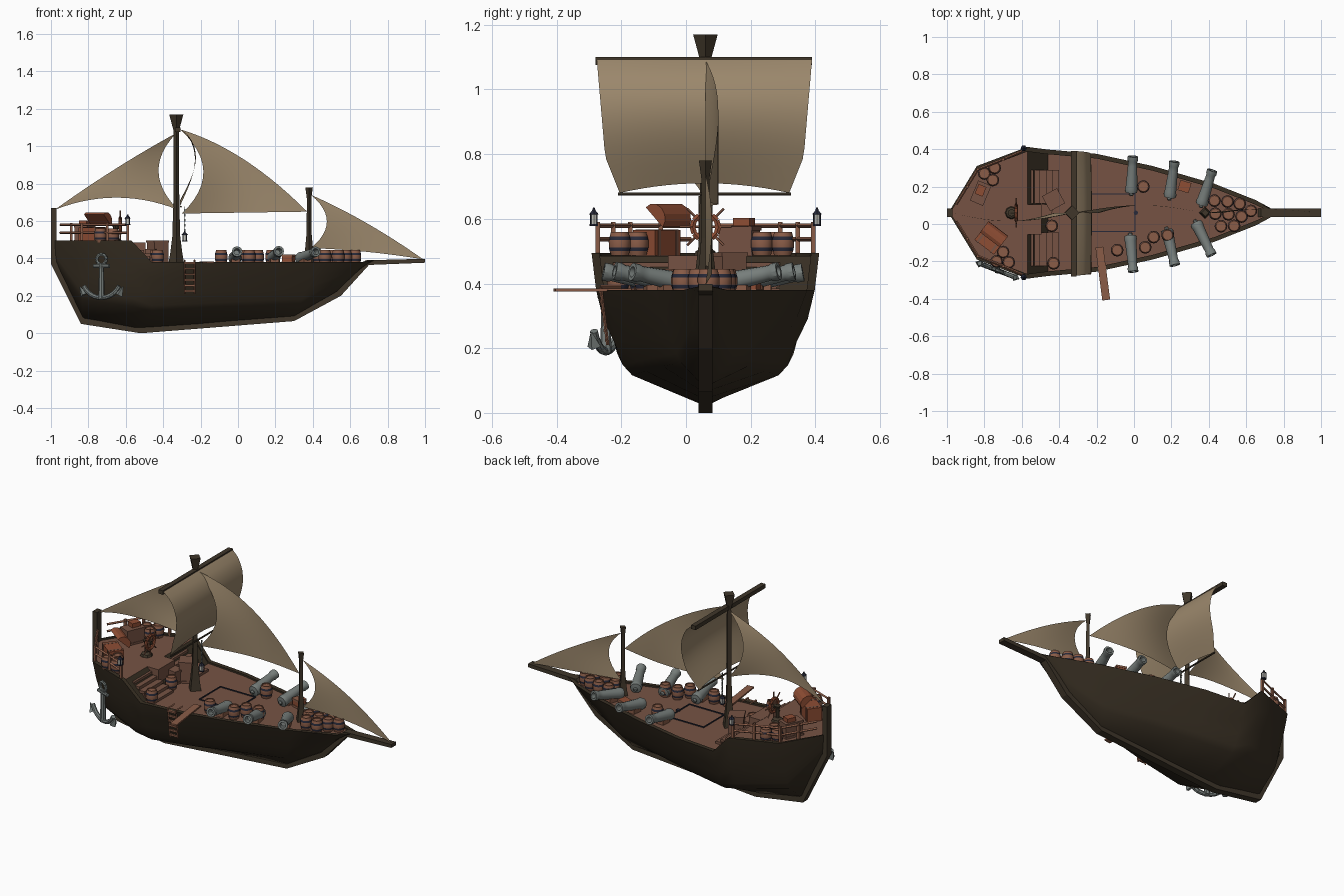
import bpy, bmesh, math
from mathutils import Vector, Matrix, Euler

if "Cube" in bpy.data.objects:
    bpy.data.objects.remove(bpy.data.objects["Cube"])

CY = 0.06  # ship centreline


def mat(name, c):
    m = bpy.data.materials.new(name)
    m.diffuse_color = (*c, 1)
    m.use_nodes = True
    m.node_tree.nodes["Principled BSDF"].inputs["Base Color"].default_value = m.diffuse_color
    return m


HULL = mat("dark hull wood", (0.040, 0.029, 0.017))
MAST = mat("mast wood", (0.050, 0.037, 0.023))
DECK = mat("deck planks", (0.180, 0.086, 0.057))
RAIL = mat("light trim wood", (0.255, 0.108, 0.064))
CHEST = mat("red chest wood", (0.270, 0.074, 0.034))
SAIL = mat("sail canvas", (0.330, 0.245, 0.150))
IRON = mat("grey iron", (0.185, 0.210, 0.200))
BAND = mat("navy bands", (0.020, 0.022, 0.040))
GLASS = mat("lantern glass", (0.550, 0.550, 0.500))


def mesh(name, verts, faces, mats, idx=None, smooth=None):
    me = bpy.data.meshes.new(name)
    me.from_pydata([tuple(v) for v in verts], [], faces)
    for m in mats:
        me.materials.append(m)
    if idx:
        me.polygons.foreach_set("material_index", idx)
    bm = bmesh.new()
    bm.from_mesh(me)
    bmesh.ops.recalc_face_normals(bm, faces=bm.faces)
    bm.to_mesh(me)
    bm.free()
    ob = bpy.data.objects.new(name, me)
    bpy.context.collection.objects.link(ob)
    if smooth:
        bpy.ops.object.select_all(action='DESELECT')
        ob.select_set(True)
        bpy.context.view_layer.objects.active = ob
        bpy.ops.object.shade_smooth_by_angle(angle=math.radians(smooth))
    return ob


def box(name, loc, size, m, rot=(0, 0, 0)):
    R = Euler(rot).to_matrix()
    vs = [Vector(loc) + R @ Vector((sx * size[0] / 2, sy * size[1] / 2, sz * size[2] / 2))
          for sx in (-1, 1) for sy in (-1, 1) for sz in (-1, 1)]
    fs = [(0, 1, 3, 2), (4, 6, 7, 5), (0, 4, 5, 1), (2, 3, 7, 6), (0, 2, 6, 4), (1, 5, 7, 3)]
    return mesh(name, vs, fs, [m])


def lathe(name, prof, n, mats, rows=None, M=Matrix(), smooth=None):
    vs = [M @ Vector((r * math.cos(2 * math.pi * k / n), r * math.sin(2 * math.pi * k / n), z))
          for r, z in prof for k in range(n)]
    fs = [(i * n + k, i * n + (k + 1) % n, (i + 1) * n + (k + 1) % n, (i + 1) * n + k)
          for i in range(len(prof) - 1) for k in range(n)]
    idx = [(rows[i] if rows else 0) for i in range(len(prof) - 1) for k in range(n)] + [0, 0]
    fs += [tuple(range(n)), tuple(range((len(prof) - 1) * n, len(prof) * n))]
    return mesh(name, vs, fs, mats, idx, smooth)


def along(a, b):
    d = Vector(b) - Vector(a)
    return Matrix.Translation(a) @ d.to_track_quat('Z', 'Y').to_matrix().to_4x4(), d.length


def bar(name, a, b, r, m, n=6):
    M, l = along(a, b)
    return lathe(name, [(r, 0), (r, l)], n, [m], None, M)


def path(name, pts, r, m, n=6):
    for a, b in zip(pts, pts[1:]):
        bar(name, a, b, r, m, n)


# Hull: stations of (rim x, half width, rim z, keel x, keel z, sharpness of the V section)
ST = [(-.98, .02, .495, -.98, .38, 0), (-.84, .25, .495, -.83, .08, .3), (-.57, .352, .495, -.55, .03, 0),
      (-.46, .338, .38, -.46, .033, .05), (-.2, .315, .38, -.2, .05, .25), (.1, .25, .38, .05, .07, .4),
      (.43, .155, .38, .3, .085, .5), (.65, .068, .38, .53, .22, .5), (.73, .025, .39, .69, .385, 0)]
ROWS = [(0, 1), (.26, .945), (.48, .84), (.67, .775), (.76, .69), (1, .06)]
hv, hf = [], []
for x, w, z, kx, kz, k in ST:
    wi = max(w - .025, .004)
    half = [(x, wi, z - .01), (x, wi, z)]
    half += [(x + (kx - x) * t, w * (f + k * (1 - .94 * t - f)), z + (kz - z) * t) for t, f in ROWS]
    hv += [(a, CY + b, c) for a, b, c in half] + [(a, CY - b, c) for a, b, c in reversed(half)]
N = 16
for i in range(len(ST) - 1):
    hf += [(i * N + k, i * N + k + 1, (i + 1) * N + k + 1, (i + 1) * N + k) for k in range(N - 1)]
mesh("hull", hv, hf, [HULL], None, 55)
# Decks, with the dark sloped bulkhead between the two levels
dv = [p for i in range(len(ST)) for p in (hv[i * N], hv[i * N + N - 1])]
df = [(2 * i, 2 * i + 1, 2 * i + 3, 2 * i + 2) for i in range(len(ST) - 1)]
mesh("decks", dv, df, [DECK, HULL], [1 if i == 2 else 0 for i in range(len(df))])
box("stair_landing", (-.535, .025, .428), (.08, .16, .116), DECK)

# Keel, stern post and bowsprit in one strip
OUT = [(-1, .67), (-1, .37), (-.84, .05), (-.52, 0), (.30, .065), (.55, .20), (.70, .365), (1, .377)]
INN = [(-.97, .67), (-.97, .38), (-.82, .08), (-.52, .03), (.30, .092), (.53, .225), (.68, .39), (1, .398)]
kv = [(p[0], CY + s * .022, p[1]) for o, q in zip(OUT, INN) for p in (o, q) for s in (-1, 1)]
kf = [(0, 1, 3, 2), (28, 30, 31, 29)]
for i in range(7):
    a, b = 4 * i, 4 * i + 4
    kf += [(a, a + 1, b + 1, b), (a + 2, b + 2, b + 3, a + 3), (a, b, b + 2, a + 2), (a + 1, a + 3, b + 3, b + 1)]
mesh("keel_and_bowsprit", kv, kf, [MAST])

# Masts and yards
lathe("main_mast", [(.042, .37), (.032, .43), (.021, .52), (.016, .70), (.015, 1.085), (.038, 1.17)], 4, [MAST],
      None, Matrix.Translation((-.33, CY, 0)))
lathe("fore_mast", [(.032, .37), (.022, .44), (.013, .54), (.012, .72), (.02, .78)], 4, [MAST],
      None, Matrix.Translation((.38, CY, 0)))
box("upper_yard", (-.322, .055, 1.088), (.03, .67, .024), MAST)
bar("lower_yard", (-.305, -.21, .677), (-.305, .325, .677), .005, MAST)


# Sails
def grid(name, f, nu=14, nv=12):
    vs = [f(i / nu, j / nv) for i in range(nu + 1) for j in range(nv + 1)]
    w = nv + 1
    fs = [(i * w + j, i * w + j + 1, (i + 1) * w + j + 1, (i + 1) * w + j) for i in range(nu) for j in range(nv)]
    return mesh(name, vs, fs, [SAIL], None, 60)


def stay_sail(name, top, clew, tack, head_rise, foot_rise, hollow, belly):
    T, B, A = Vector(top), Vector(clew), Vector(tack)

    def f(u, v):
        arch = 4 * u * (1 - u)
        p = (B.lerp(A, u) + Vector((0, foot_rise * arch))).lerp(T.lerp(A, u) + Vector((0, head_rise * arch)), v)
        return (p.x + hollow * (1 - u) ** 2 * 4 * v * (1 - v), CY + belly * math.sin(math.pi * u), p.y)
    grid(name, f)


stay_sail("aft_sail", (-.33, 1.07), (-.32, .66), (-.98, .66), .014, .065, -.10, -.045)
stay_sail("middle_sail", (-.31, 1.09), (-.30, .64), (.37, .65), .06, 0, .12, .04)
stay_sail("jib_sail", (.39, .74), (.39, .455), (.99, .395), .02, .01, .085, .02)


def square(u, v):
    s = 2 * u - 1
    w = .333 - .026 * min(v / .73, 1) - .045 * max(0, (v - .73) / .27)
    return (-.31 + .085 * math.sin(math.pi * v ** .75) * (1 - .06 * s * s), .057 + s * w,
            1.095 - .415 * v + .03 * (1 - s * s) * v)


grid("square_sail", square)

# Stairs, two flights
for y in (.20, -.135):
    for i in range(5):
        h = .485 - .02 * (i + 1)
        box("stair_step", (-.555 + .034 * i, y, h - .008), (.036, .18, .016), DECK)
        box("stair_riser", (-.555 + .034 * i, y, (h - .016 + .37) / 2), (.03, .16, max(h - .016 - .37, .004)), DECK)

# Stern railing
for s in (-1, 1):
    P = [Vector((x, CY + s * w, .487)) for x, w in ((-.95, .045), (-.835, .232), (-.70, .285), (-.59, .333))]
    for p in P[1:] + [P[1].lerp(P[0], .5)]:
        box("rail_post", p + Vector((0, 0, .05)), (.014, .014, .105), RAIL)
    for h in (.05, .092):
        path("rail", [p + Vector((0, 0, h)) for p in P], .007, RAIL, 4)


# Lanterns
def lantern(x, y, z):
    M = Matrix.Translation((x, y, z))
    lathe("lantern_body", [(.015, 0), (.015, .006), (.012, .006), (.013, .036), (.017, .036), (.006, .048), (.003, .057)],
          6, [BAND, GLASS], [0, 0, 1, 0, 0, 0], M)
    for k in range(4):
        a = math.pi * (k / 2 + .25)
        c, q = .014 * math.cos(a), .014 * math.sin(a)
        bar("lantern_bar", (x + c, y + q, z), (x + c, y + q, z + .038), .002, BAND, 4)


for y in (-.285, .405):
    lantern(-.59, y, .578)
lantern(-.285, CY, .49)
for k in range(10):
    box("lantern_chain_link", (-.285, CY, .550 + .0135 * k), (.010, .004, .012), IRON, (0, 0, k % 2 * math.pi / 2))

# Helm
lathe("helm_pedestal", [(.035, .487), (.03, .5), (.012, .51), (.012, .56), (.02, .58)], 8, [MAST], None,
      Matrix.Translation((-.655, CY, 0)))
bar("helm_axle", (-.66, CY, .57), (-.622, CY, .57), .012, MAST, 8)
ring = [Vector((-.63, CY + .04 * math.cos(k * math.pi / 6), .575 + .04 * math.sin(k * math.pi / 6))) for k in range(13)]
path("helm_rim", ring, .010, CHEST)
for k in range(8):
    a = k * math.pi / 4
    bar("helm_spoke", (-.63, CY, .575), (-.63, CY + .08 * math.cos(a), .575 + .08 * math.sin(a)), .004, RAIL, 5)

# Barrels: quarterdeck, main deck and bow cluster
PROF = [(.027, 0), (.031, .014), (.0335, .025), (.034, .048), (.031, .059), (.027, .074), (.022, .074), (.022, .069)]
spots = [(-.80, .27, 1), (-.755, .235, 1), (-.745, .30, 1), (-.70, -.15, 1), (-.67, -.205, 1), (-.735, -.20, 1),
         (-.44, -.01, 0), (-.43, -.21, 0), (-.09, -.14, 0), (.06, -.125, 0), (.105, -.07, 0), (.18, -.06, 0), (.05, .20, 0),
         (.43, .125, 0), (.50, .12, 0), (.565, .108, 0), (.435, .055, 0), (.505, .052, 0), (.575, .04, 0), (.465, -.012, 0),
         (.535, -.01, 0), (.625, .07, 0)]
for x, y, up in spots:
    lathe("barrel", PROF, 12, [RAIL, BAND], [0, 1, 0, 1, 0, 0, 0], Matrix.Translation((x, y, .486 if up else .371)), 30)


# Crates with raised trim
def crate(x, y, z, sx, sy, sz, a, m=CHEST):
    box("crate", (x, y, z + sz / 2), (sx, sy, sz), m, (0, 0, a))
    for h in (.006, sz - .006):
        box("crate_trim", (x, y, z + h), (sx + .006, sy + .006, .012), m if m == DECK else RAIL, (0, 0, a))


crate(-.82, .165, .486, .07, .11, .09, -.4, DECK)
box("small_red_box", (-.82, .18, .59), (.045, .055, .025), CHEST, (0, 0, -.4))
crate(-.43, .13, .371, .085, .085, .125, .5, DECK)
crate(-.47, .07, .371, .06, .06, .08, -.2, DECK)
crate(.27, .20, .371, .055, .05, .05, -.3)

# Open treasure chest
CA = -.65
CM = Matrix.Translation((-.775, -.09, .486)) @ Matrix.Rotation(CA, 4, 'Z')
box("chest_body", CM @ Vector((0, 0, .04)), (.13, .085, .08), CHEST, (0, 0, CA))
for s in (-.045, .045):
    box("chest_band", CM @ Vector((s, 0, .04)), (.012, .09, .082), DECK, (0, 0, CA))
arc = [(.045 * math.cos(math.pi * k / 6), .04 * math.sin(math.pi * k / 6)) for k in range(7)]
LM = CM @ Matrix.Translation((0, .045, .08)) @ Matrix.Rotation(-.75, 4, 'X') @ Matrix.Translation((0, -.03, .025))
lv = [LM @ Vector((s * .066, a, b)) for s in (-1, 1) for a, b in arc]
mesh("chest_lid", lv, [(k, k + 1, k + 8, k + 7) for k in range(6)] + [tuple(range(7)), tuple(range(7, 14)), (0, 6, 13, 7)], [CHEST])

# Cannons, pointing outboard and slightly up
GUN = [(.007, -.014), (.012, -.007), (.010, 0), (.031, .004), (.034, .02), (.031, .035), (.025, .15), (.024, .17), (.028, .18),
       (.028, .20), (.017, .20), (.015, .16)]
for a, b in (((-.015, .165), (-.005, .37)), ((.19, .14), (.215, .325)), ((.36, .10), (.415, .275)),
             ((-.02, -.06), (-.005, -.25)), ((.175, -.03), (.215, -.205)), ((.33, .01), (.415, -.165))):
    M, l = along((*a, .398), (*b, .436))
    lathe("cannon", GUN, 12, [IRON], None, M, 30)
    c = M @ Vector((0, 0, .07))
    box("cannon_carriage", (c.x, c.y, .383), (.045, .06, .026), RAIL, (0, 0, math.atan2(b[1] - a[1], b[0] - a[0]) - math.pi / 2))

# Hatch outline with handle, boarding plank, rope ladder
for y in (-.04, .16):
    box("hatch_edge", (-.112, y, .373), (.235, .005, .006), BAND)
for x in (-.23, .005):
    box("hatch_edge", (x, CY, .373), (.005, .206, .006), BAND)
lathe("hatch_handle", [(.012, .37), (.012, .378)], 8, [BAND], None, Matrix.Translation((.01, CY, 0)))
box("boarding_plank", (-.167, -.265, .380), (.042, .285, .009), RAIL, (0, 0, .13))
for x in (-.285, -.232):
    path("ladder_side", [(x, -.20, .390), (x, -.264, .390), (x, -.242, .21)], .005, RAIL, 4)
for k in range(6):
    box("ladder_rung", (-.258, -.264 + .0038 * k, .375 - .03 * k), (.055, .012, .010), RAIL)

# Anchor hung against the stern quarter
D = Vector((.93, -.36, 0))


def an(u, z):
    return Vector((-.73, -.248, z)) + D * u


M, l = along(an(0, .185), an(0, .375))
lathe("anchor_shank", [(.018, 0), (.012, l)], 8, [IRON], None, M)
path("anchor_stock", [an(-.045, .36), an(.045, .36)], .011, IRON, 8)
path("anchor_ring", [an(.028 * math.cos(k * math.pi / 5), .395 + .028 * math.sin(k * math.pi / 5)) for k in range(11)], .009, IRON)
arms = [an(.115 * math.sin(t * .22), .305 - .115 * math.cos(t * .22)) for t in range(-5, 6)]
path("anchor_arms", arms, .013, IRON, 8)
for s in (-1, 1):
    M, l = along(an(s * .10, .205), an(s * .125, .25))
    lathe("anchor_fluke", [(.022, 0), (.002, l)], 4, [IRON], None, M)
